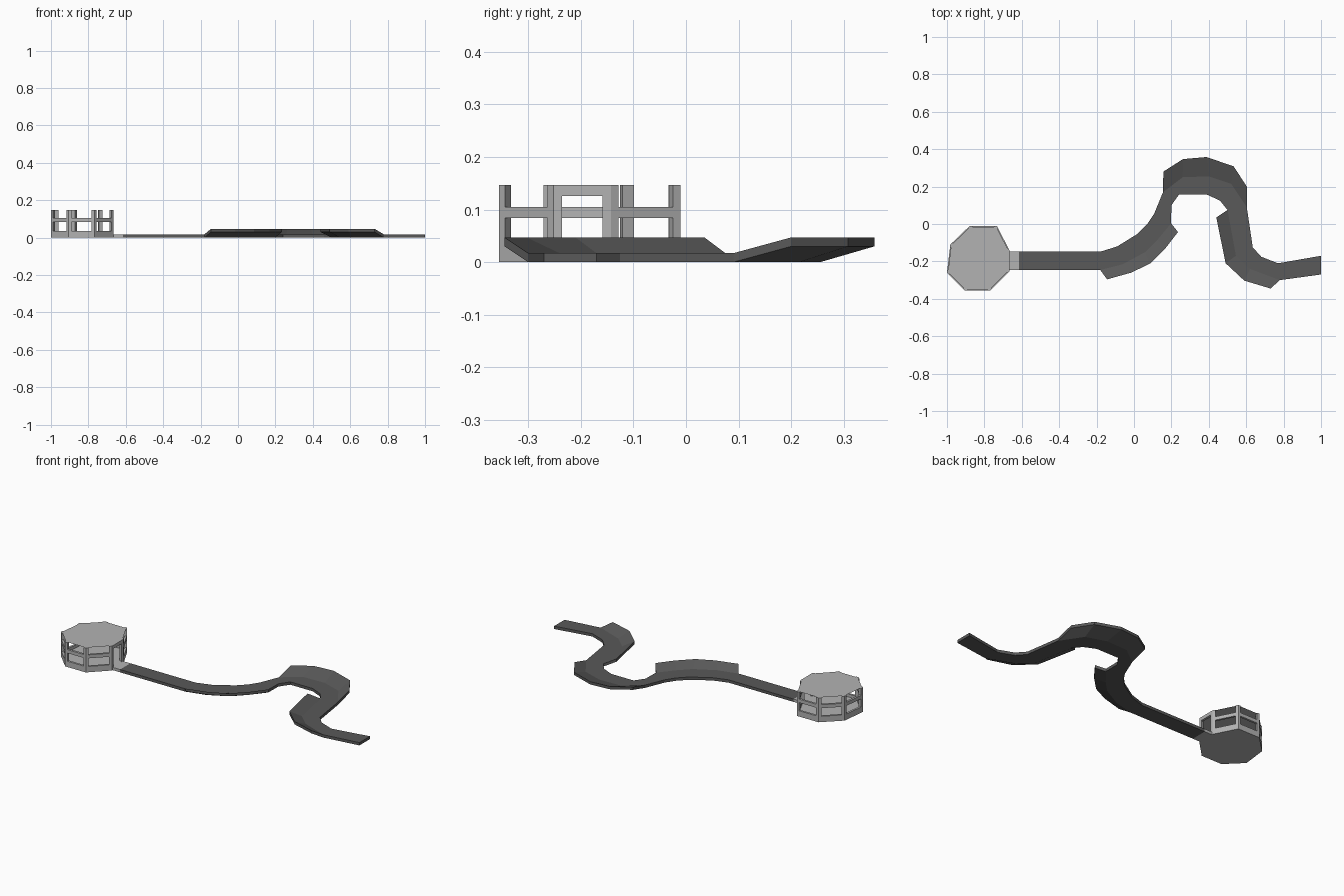
import bpy, bmesh
from mathutils import Vector

if "Cube" in bpy.data.objects:
    bpy.data.objects.remove(bpy.data.objects["Cube"])

T = 0.017      # slab thickness
BANK = 0.047   # height of the banked outer edges
TOP = 0.147    # pavilion height


def material(name, v):
    m = bpy.data.materials.new(name)
    m.diffuse_color = (v, v, v, 1)
    m.use_nodes = True
    m.node_tree.nodes["Principled BSDF"].inputs["Base Color"].default_value = m.diffuse_color
    return m


dark = material("asphalt", 0.1)
light = material("concrete", 0.45)


def finish(bm, name, mat):
    bmesh.ops.recalc_face_normals(bm, faces=bm.faces)
    me = bpy.data.meshes.new(name)
    bm.to_mesh(me)
    bm.free()
    me.materials.append(mat)
    ob = bpy.data.objects.new(name, me)
    bpy.context.collection.objects.link(ob)
    return ob


def extrude(bm, dz):
    r = bmesh.ops.extrude_face_region(bm, geom=bm.faces[:], use_keep_orig=True)
    vs = [g for g in r["geom"] if isinstance(g, bmesh.types.BMVert)]
    bmesh.ops.translate(bm, verts=vs, vec=(0, 0, dz))


def prism(name, pts, z0, z1, mat=light):
    bm = bmesh.new()
    bm.faces.new([bm.verts.new((x, y, z0)) for x, y in pts])
    if z1 > z0:
        extrude(bm, z1 - z0)
    return finish(bm, name, mat)


# Track: left and right edges of the flat lane, plus raised outer edges
left = [(-.615, -.148), (-.18, -.148), (-.09, -.12), (.02, -.052), (.07, -.002),
        (.107, .053), (.155, .17), (.26, .25), (.40, .255), (.52, .215),
        (.603, .09), (.635, -.125), (.68, -.175), (.77, -.21), (1, -.17)]
right = [(-.615, -.246), (-.18, -.246), (-.06, -.215), (.06, -.15), (.125, -.085),
         (.198, .004), (.20, .10), (.24, .157), (.39, .157), (.46, .125),
         (.50, .075), (.545, -.17), (.62, -.24), (.78, -.30), (1, -.27)]
banks = [
    (right, 1, [(-.144, -.296), (-.015, -.26), (.085, -.212), (.168, -.13), (.235, -.043)]),
    (left, 6, [(.157, .28), (.262, .347), (.388, .358), (.533, .308), (.603, .2)]),
    (right, 10, [(.44, .035), (.49, -.21), (.59, -.303), (.73, -.345)]),
]
bm = bmesh.new()


def strip(a, za, b, zb):
    va = [bm.verts.new((x, y, za)) for x, y in a]
    vb = [bm.verts.new((x, y, zb)) for x, y in b]
    for i in range(len(a) - 1):
        bm.faces.new((va[i], va[i + 1], vb[i + 1], vb[i]))


strip(left, T, right, T)
for edge, start, outer in banks:
    strip(edge[start:start + len(outer)], T, outer, BANK)
bmesh.ops.remove_doubles(bm, verts=bm.verts, dist=1e-4)
bmesh.ops.recalc_face_normals(bm, faces=bm.faces)
extrude(bm, -T)
finish(bm, "banked_track", dark)

# Pavilion floor, roof and entry slab (side 2 is the doorway)
corners = [Vector(p) for p in [(-.878, -.01), (-.733, -.01), (-.665, -.143), (-.665, -.252),
                               (-.768, -.355), (-.905, -.355), (-1, -.26), (-.982, -.11)]]
centre = sum(corners, Vector((0, 0))) / 8
inner = [c + (centre - c).normalized() * 0.014 for c in corners]
prism("pavilion_floor", corners, 0, T)
prism("pavilion_roof", [c + (centre - c) * 0.03 for c in corners], TOP, TOP)
prism("entry_slab", [(-.665, -.246), (-.615, -.246), (-.615, -.148), (-.665, -.148)], 0, T)

# Posts at the corners, rails between them, lintel above the doorway
for i in range(8):
    a, b, p = corners[i], corners[(i + 1) % 8], corners[i - 1]
    to_b, to_p = (b - a).normalized() * .016, (p - a).normalized() * .016
    prism("post", [a, a + to_b, a + (centre - a).normalized() * .024, a + to_p], T, TOP)
    quad = [a, b, inner[(i + 1) % 8], inner[i]]
    if i == 2:
        prism("door_lintel", quad, .126, TOP)
    else:
        prism("handrail", quad, .084, .105)
        prism("kerb", quad, T, .035)
